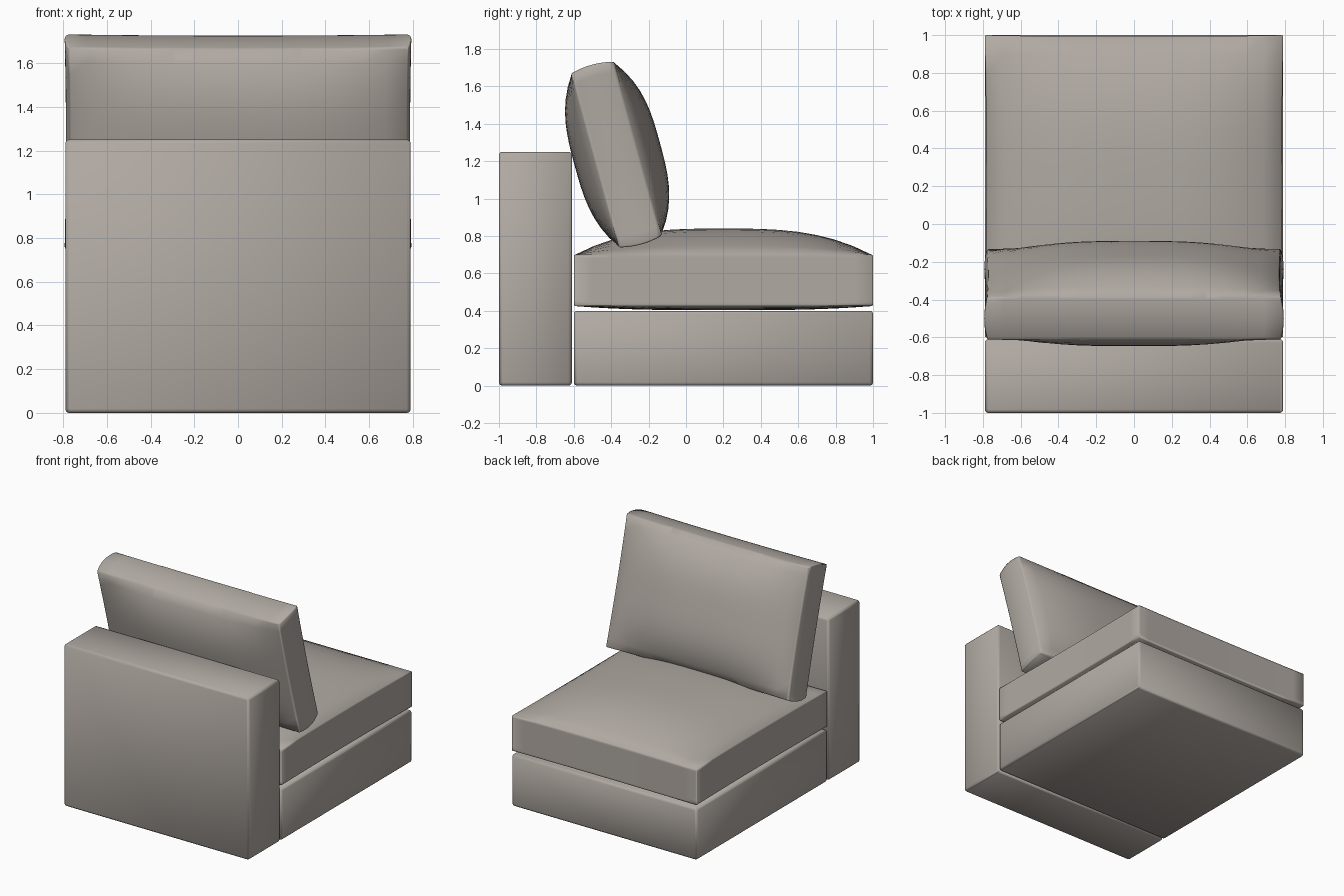
import bpy, bmesh, math

if "Cube" in bpy.data.objects:
    bpy.data.objects.remove(bpy.data.objects["Cube"])

fabric = bpy.data.materials.new("warm grey fabric")
fabric.diffuse_color = (0.44, 0.40, 0.365, 1)
fabric.use_nodes = True
fabric.node_tree.nodes["Principled BSDF"].inputs["Base Color"].default_value = fabric.diffuse_color


def finish(name, bm, bevel, segments):
    """Turn a bmesh into a smooth object with softly bevelled edges."""
    mesh = bpy.data.meshes.new(name)
    bm.to_mesh(mesh)
    bm.free()
    ob = bpy.data.objects.new(name, mesh)
    bpy.context.collection.objects.link(ob)
    mesh.materials.append(fabric)
    bpy.ops.object.select_all(action='DESELECT')
    ob.select_set(True)
    bpy.context.view_layer.objects.active = ob
    mod = ob.modifiers.new("soft edges", 'BEVEL')
    mod.width, mod.segments = bevel, segments
    mod.limit_method, mod.angle_limit = 'ANGLE', math.radians(45)
    mod.harden_normals = True
    bpy.ops.object.modifier_apply(modifier=mod.name)
    bpy.ops.object.shade_smooth_by_angle(angle=math.radians(40))
    return ob


def block(name, x, y, z):
    """Upholstered box given by (min, max) ranges."""
    bm = bmesh.new()
    bmesh.ops.create_cube(bm, size=1)
    for v in bm.verts:
        for i, (lo, hi) in enumerate((x, y, z)):
            v.co[i] = lo + (v.co[i] + 0.5) * (hi - lo)
    return finish(name, bm, 0.018, 3)


def cushion(name, half, top, bottom, side, pinch):
    """Stuffed cushion: domed top and bottom, bulging sides, pinched edges."""
    bm = bmesh.new()
    bmesh.ops.create_cube(bm, size=2)
    bmesh.ops.subdivide_edges(bm, edges=bm.edges[:], cuts=15, use_grid_fill=True)
    for vert in bm.verts:
        u, v, w = vert.co
        dome = (1 - abs(u) ** 3) * (1 - abs(v) ** 3)
        puff = side * (1 - w * w)
        vert.co = (u * (half[0] + puff - pinch * (1 - v * v)),
                   v * (half[1] + puff - pinch * (1 - u * u)),
                   w * (half[2] + (top if w > 0 else bottom) * dome))
    return finish(name, bm, 0.008, 2)


# Frame blocks
block("backrest", (-0.79, 0.79), (-1.0, -0.61), (0.0, 1.25))
block("base", (-0.79, 0.79), (-0.6, 1.0), (0.0, 0.4))

# Seat cushion
seat = cushion("seat_cushion", (0.79, 0.8, 0.1375), 0.14, 0.022, 0.0, 0.008)
seat.location = (0, 0.2, 0.5625)

# Leaning back cushion
back = cushion("back_cushion", (0.777, 0.482, 0.119), 0.112, 0.122, 0.016, 0.006)
back.location = (0, -0.372, 1.235)
back.rotation_euler = (math.radians(105.3), 0, 0)
